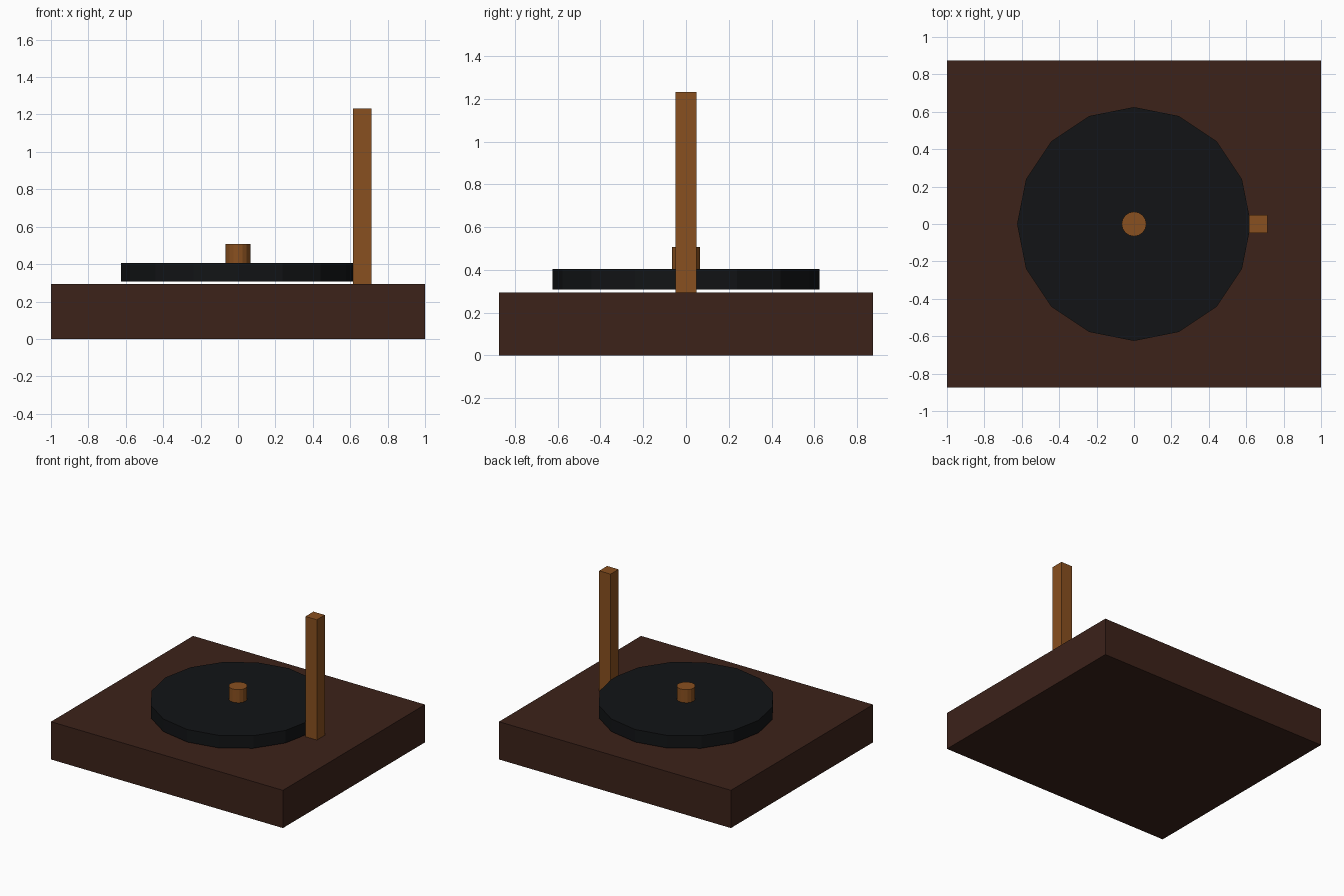
import bpy

if "Cube" in bpy.data.objects:
    bpy.data.objects.remove(bpy.data.objects["Cube"])


def material(name, rgb):
    m = bpy.data.materials.new(name)
    m.diffuse_color = (*rgb, 1)
    m.use_nodes = True
    m.node_tree.nodes["Principled BSDF"].inputs["Base Color"].default_value = m.diffuse_color
    return m


dark_wood = material("dark_wood", (0.045, 0.016, 0.010))
light_wood = material("light_wood", (0.25, 0.08, 0.014))
black = material("black", (0.006, 0.007, 0.008))


def finish(name, mat):
    ob = bpy.context.object
    ob.name = name
    ob.data.materials.append(mat)
    bpy.ops.object.transform_apply(location=False, rotation=False, scale=True)
    return ob


def box(name, x, y, width, depth, z0, z1, mat):
    bpy.ops.mesh.primitive_cube_add(size=1, location=(x, y, (z0 + z1) / 2))
    bpy.context.object.scale = (width, depth, z1 - z0)
    return finish(name, mat)


def disc(name, radius, z0, z1, sides, mat):
    bpy.ops.mesh.primitive_cylinder_add(
        vertices=sides, radius=radius, depth=z1 - z0, location=(0, 0, (z0 + z1) / 2))
    return finish(name, mat)


# Plinth
box("base", 0, 0, 2.0, 1.75, 0, 0.294, dark_wood)
# Low-poly turning plate, floating just above the base
disc("platter", 0.625, 0.307, 0.405, 16, black)
# Centre pin on the plate
disc("spindle", 0.066, 0.405, 0.507, 16, light_wood)
# Upright post beside the plate
box("post", 0.665, 0, 0.098, 0.098, 0.294, 1.231, light_wood)
